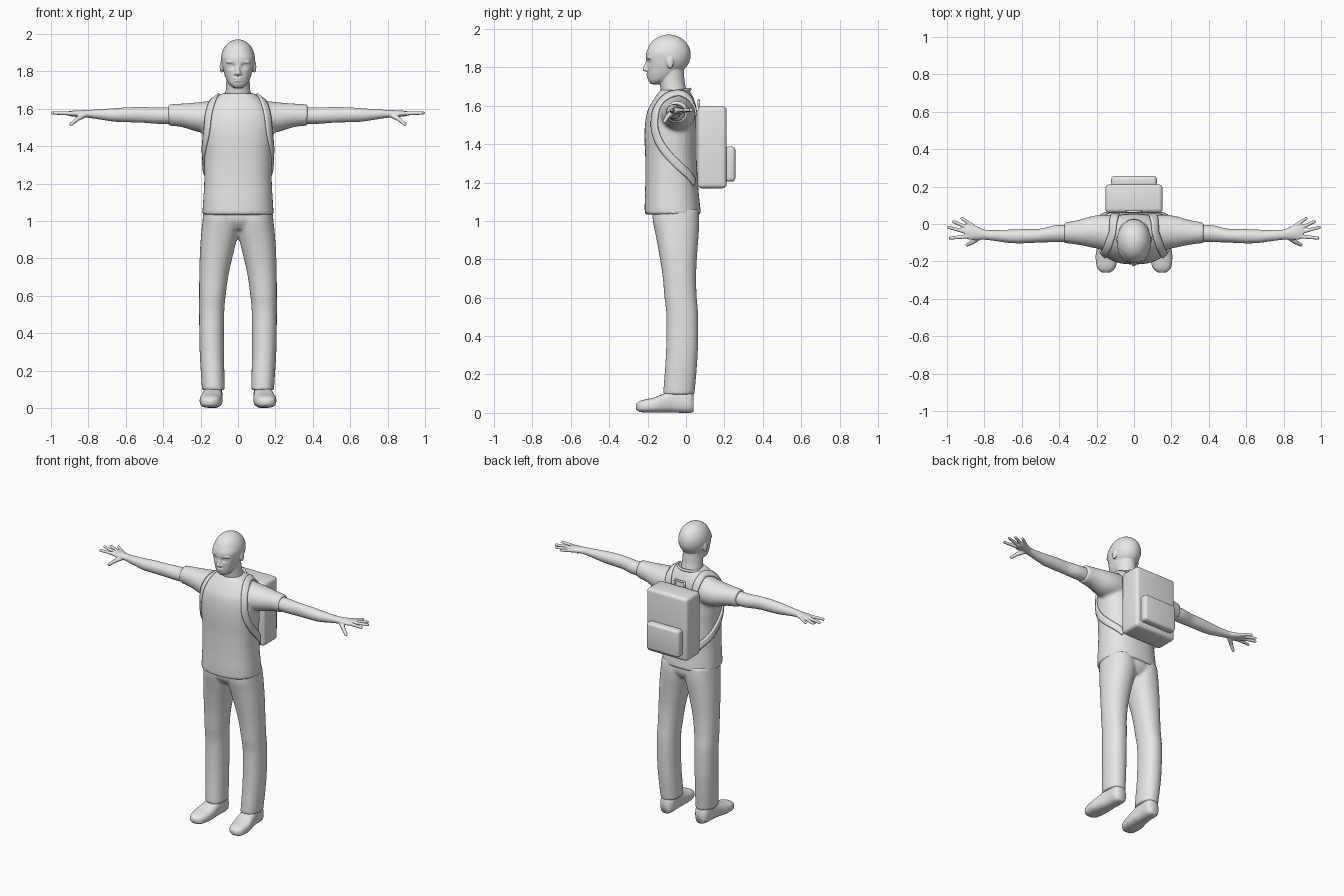
import bpy, bmesh
from math import cos, sin, pi, exp, copysign
from mathutils import Vector, Matrix

cube = bpy.data.objects.get("Cube")
if cube:
    bpy.data.objects.remove(cube)

grey = bpy.data.materials.new("light_grey")
grey.use_nodes = True
grey.diffuse_color = (0.8, 0.8, 0.8, 1)
grey.node_tree.nodes["Principled BSDF"].inputs["Base Color"].default_value = (0.8, 0.8, 0.8, 1)


def spline(rows, steps=5):
    """Smooth curve of rows of numbers through the given rows."""
    rows = [Vector(r) for r in rows]
    out = []
    for i in range(len(rows) - 1):
        a, b = rows[max(i - 1, 0)], rows[i]
        c, d = rows[i + 1], rows[min(i + 2, len(rows) - 1)]
        for k in range(steps):
            t = k / steps
            out.append(0.5 * (2 * b + (c - a) * t + (2 * a - 5 * b + 4 * c - d) * t * t
                              + (3 * b - a - 3 * c + d) * t ** 3))
    return out + [rows[-1]]


def loft(bm, axis, rows, power=2.0, sides=32):
    """Closed tube along an axis; row = position, two centre values, two radii."""
    rings = []
    for t, a, b, ra, rb in spline(rows):
        ring = []
        for k in range(sides):
            c, s = cos(2 * pi * k / sides), sin(2 * pi * k / sides)
            u = a + ra * copysign(abs(c) ** (2 / power), c)
            v = b + rb * copysign(abs(s) ** (2 / power), s)
            ring.append(bm.verts.new({"X": (t, u, v), "Y": (u, t, v), "Z": (u, v, t)}[axis]))
        rings.append(ring)
    for low, high in zip(rings, rings[1:]):
        for k in range(sides):
            n = (k + 1) % sides
            bm.faces.new((low[k], low[n], high[n], high[k]))
    bm.faces.new(rings[0][::-1])
    bm.faces.new(rings[-1])


def blob(bm, centre, radii):
    bmesh.ops.create_uvsphere(bm, u_segments=32, v_segments=20, radius=1,
                              matrix=Matrix.Translation(centre) @ Matrix.Diagonal((*radii, 1)))


def limb(bm, start, end, r1, r2):
    """Tapered capsule."""
    start, end = Vector(start), Vector(end)
    way = end - start
    turn = way.to_track_quat("Z", "Y").to_matrix().to_4x4()
    bmesh.ops.create_cone(bm, cap_ends=True, segments=16, radius1=r1, radius2=r2, depth=way.length,
                          matrix=Matrix.Translation((start + end) / 2) @ turn)
    blob(bm, start, (r1,) * 3)
    blob(bm, end, (r2,) * 3)


def finish(name, bm):
    bmesh.ops.recalc_face_normals(bm, faces=bm.faces)
    mesh = bpy.data.meshes.new(name)
    bm.to_mesh(mesh)
    bm.free()
    mesh.materials.append(grey)
    for p in mesh.polygons:
        p.use_smooth = True
    obj = bpy.data.objects.new(name, mesh)
    bpy.context.collection.objects.link(obj)
    return obj


def mirror(obj):
    obj.modifiers.new("Mirror", "MIRROR").use_mirror_merge = False


def fuse(obj, voxel, rounds):
    """Melt overlapping volumes into one smooth skin."""
    rem = obj.modifiers.new("Fuse", "REMESH")
    rem.mode, rem.voxel_size, rem.use_smooth_shade = "VOXEL", voxel, True
    smooth = obj.modifiers.new("Soften", "SMOOTH")
    smooth.factor, smooth.iterations = 0.5, rounds


# Head and neck
bm = bmesh.new()
blob(bm, (0, -0.09, 1.865), (0.091, 0.115, 0.106))
loft(bm, "Z", [(1.712, 0, -0.157, 0.022, 0.025), (1.73, 0, -0.142, 0.046, 0.053),
               (1.76, 0, -0.125, 0.064, 0.075), (1.80, 0, -0.115, 0.077, 0.088),
               (1.84, 0, -0.11, 0.085, 0.099), (1.88, 0, -0.106, 0.088, 0.1),
               (1.92, 0, -0.1, 0.07, 0.085)], 2.15, 48)
for v in bm.verts:  # eye sockets
    if v.co.y < -0.13:
        v.co.y += 0.016 * exp(-((abs(v.co.x) - 0.036) / 0.018) ** 2 - ((v.co.z - 1.828) / 0.013) ** 2)
loft(bm, "Z", [(1.60, 0, -0.05, 0.085, 0.08), (1.66, 0, -0.06, 0.071, 0.069),
               (1.72, 0, -0.072, 0.064, 0.066), (1.79, 0, -0.08, 0.062, 0.068)])
limb(bm, (0, -0.198, 1.835), (0, -0.213, 1.791), 0.008, 0.013)
for s in (-1, 1):
    blob(bm, (s * 0.012, -0.203, 1.787), (0.01, 0.012, 0.008))
    blob(bm, (s * 0.036, -0.18, 1.828), (0.015, 0.012, 0.009))
    blob(bm, (s * 0.035, -0.188, 1.85), (0.03, 0.015, 0.008))
    blob(bm, (s * 0.088, -0.083, 1.825), (0.01, 0.018, 0.032))
blob(bm, (0, -0.196, 1.764), (0.024, 0.011, 0.006))
blob(bm, (0, -0.195, 1.75), (0.021, 0.011, 0.006))
fuse(finish("head", bm), 0.0045, 2)

# Arms and hands
bm = bmesh.new()
loft(bm, "X", [(0.32, -0.05, 1.565, 0.046, 0.046), (0.42, -0.052, 1.563, 0.045, 0.044),
               (0.5, -0.062, 1.567, 0.037, 0.042), (0.58, -0.065, 1.568, 0.038, 0.04),
               (0.66, -0.066, 1.567, 0.036, 0.036), (0.74, -0.062, 1.57, 0.029, 0.027),
               (0.8, -0.057, 1.573, 0.027, 0.021), (0.84, -0.048, 1.574, 0.036, 0.018),
               (0.88, -0.042, 1.574, 0.042, 0.016), (0.905, -0.04, 1.575, 0.034, 0.012)])
for base, tip in (((0.86, -0.012), (0.92, 0.03)), ((0.88, -0.025), (0.965, 0.013)),
                  ((0.89, -0.044), (0.991, -0.018)), ((0.885, -0.066), (0.982, -0.075))):
    limb(bm, (*base, 1.575), (*tip, 1.577), 0.0115, 0.0085)
limb(bm, (0.82, -0.065, 1.568), (0.86, -0.095, 1.545), 0.016, 0.012)
limb(bm, (0.86, -0.095, 1.545), (0.892, -0.112, 1.518), 0.012, 0.0095)
arms = finish("arms", bm)
mirror(arms)
fuse(arms, 0.0045, 2)

# Shirt: body and short sleeves
bm = bmesh.new()
loft(bm, "Z", [(1.033, 0, -0.068, 0.191, 0.147), (1.1, 0, -0.072, 0.187, 0.143),
               (1.2, 0, -0.075, 0.181, 0.137), (1.32, 0, -0.078, 0.181, 0.134),
               (1.42, 0, -0.08, 0.187, 0.136), (1.5, 0, -0.08, 0.19, 0.134),
               (1.57, 0, -0.074, 0.182, 0.128), (1.62, 0, -0.065, 0.158, 0.112),
               (1.66, 0, -0.06, 0.118, 0.09), (1.683, 0, -0.058, 0.085, 0.076)], 2.4, 48)
for s in (-1, 1):
    loft(bm, "X", [(s * 0.08, -0.05, 1.56, 0.09, 0.09), (s * 0.15, -0.045, 1.556, 0.095, 0.087),
                   (s * 0.22, -0.042, 1.556, 0.085, 0.078), (s * 0.3, -0.045, 1.565, 0.066, 0.063),
                   (s * 0.372, -0.047, 1.567, 0.055, 0.057)])
shirt = finish("shirt", bm)
fuse(shirt, 0.01, 4)

# Collar band
bpy.ops.mesh.primitive_torus_add(major_segments=48, minor_segments=10, major_radius=0.076, minor_radius=0.007,
                                 location=(0, -0.06, 1.672), rotation=(0.17, 0, 0))
collar = bpy.context.object
collar.name = "collar"
collar.scale = (1.03, 1.08, 1.2)
collar.data.materials.append(grey)
bpy.ops.object.shade_smooth()

# Trousers
bm = bmesh.new()
for s in (-1, 1):
    loft(bm, "Z", [(0.095, s * 0.131, -0.038, 0.061, 0.082), (0.3, s * 0.14, -0.022, 0.065, 0.083),
                   (0.5, s * 0.141, -0.019, 0.067, 0.083), (0.6, s * 0.137, -0.028, 0.071, 0.084),
                   (0.72, s * 0.128, -0.035, 0.079, 0.088), (0.85, s * 0.111, -0.042, 0.092, 0.102),
                   (0.94, s * 0.096, -0.047, 0.1, 0.114), (1.0, s * 0.09, -0.052, 0.1, 0.121),
                   (1.06, s * 0.088, -0.055, 0.095, 0.12)], 2.2)
loft(bm, "Z", [(0.955, 0, -0.05, 0.1, 0.09), (1.0, 0, -0.053, 0.17, 0.118), (1.06, 0, -0.055, 0.175, 0.12)])
fuse(finish("trousers", bm), 0.01, 3)

# Shoes
bm = bmesh.new()
loft(bm, "Y", [(-0.26, 0.15, 0.032, 0.02, 0.015), (-0.235, 0.149, 0.034, 0.048, 0.03),
               (-0.17, 0.145, 0.04, 0.06, 0.039), (-0.11, 0.138, 0.052, 0.056, 0.05),
               (-0.05, 0.133, 0.062, 0.049, 0.061), (0.015, 0.131, 0.06, 0.047, 0.06),
               (0.04, 0.131, 0.05, 0.032, 0.045)], 2.7)
for v in bm.verts:
    v.co.z = max(v.co.z, 0)
mirror(finish("shoes", bm))


# Backpack body and front pocket
def padded_box(name, low, high, radius):
    low, high = Vector(low), Vector(high)
    bm = bmesh.new()
    bmesh.ops.create_cube(bm, size=1, matrix=Matrix.Translation((low + high) / 2)
                          @ Matrix.Diagonal((*(high - low), 1)))
    bmesh.ops.bevel(bm, geom=bm.edges[:], offset=radius, segments=4, profile=0.5, affect="EDGES")
    obj = finish(name, bm)
    bpy.ops.object.select_all(action="DESELECT")
    obj.select_set(True)
    bpy.context.view_layer.objects.active = obj
    bpy.ops.object.shade_smooth_by_angle()


padded_box("backpack_body", (-0.153, 0.06, 1.17), (0.153, 0.212, 1.597), 0.022)
padded_box("backpack_pocket", (-0.122, 0.2, 1.205), (0.122, 0.257, 1.387), 0.018)

# Carry handle
bm = bmesh.new()
path = [(-0.04, 0.068, 1.58), (-0.034, 0.066, 1.628), (0.034, 0.066, 1.628), (0.04, 0.068, 1.58)]
for a, b in zip(path, path[1:]):
    limb(bm, a, b, 0.006, 0.006)
finish("backpack_handle", bm)

# Shoulder straps laid on the shirt
bm = bmesh.new()
path = spline([(0.1, 0.065, 1.55), (0.108, 0.035, 1.63), (0.12, -0.04, 1.675), (0.135, -0.11, 1.64),
               (0.155, -0.155, 1.56), (0.168, -0.16, 1.47), (0.182, -0.12, 1.38),
               (0.175, -0.03, 1.28), (0.13, 0.065, 1.2)], 6)
rows = []
for i, p in enumerate(path):
    along = path[min(i + 1, len(path) - 1)] - path[max(i - 1, 0)]
    outward = p - Vector((0.05, -0.06, min(p.z, 1.5)))
    side = along.cross(outward).normalized()
    rows.append([bm.verts.new(p + side * w) for w in (-0.021, -0.007, 0.007, 0.021)])
for r, q in zip(rows, rows[1:]):
    for k in range(3):
        bm.faces.new((r[k], r[k + 1], q[k + 1], q[k]))
straps = finish("shoulder_straps", bm)
wrap = straps.modifiers.new("Lay", "SHRINKWRAP")
wrap.target, wrap.wrap_mode, wrap.offset = shirt, "ABOVE_SURFACE", 0.005
thick = straps.modifiers.new("Thickness", "SOLIDIFY")
thick.thickness, thick.offset = 0.012, 0
mirror(straps)
